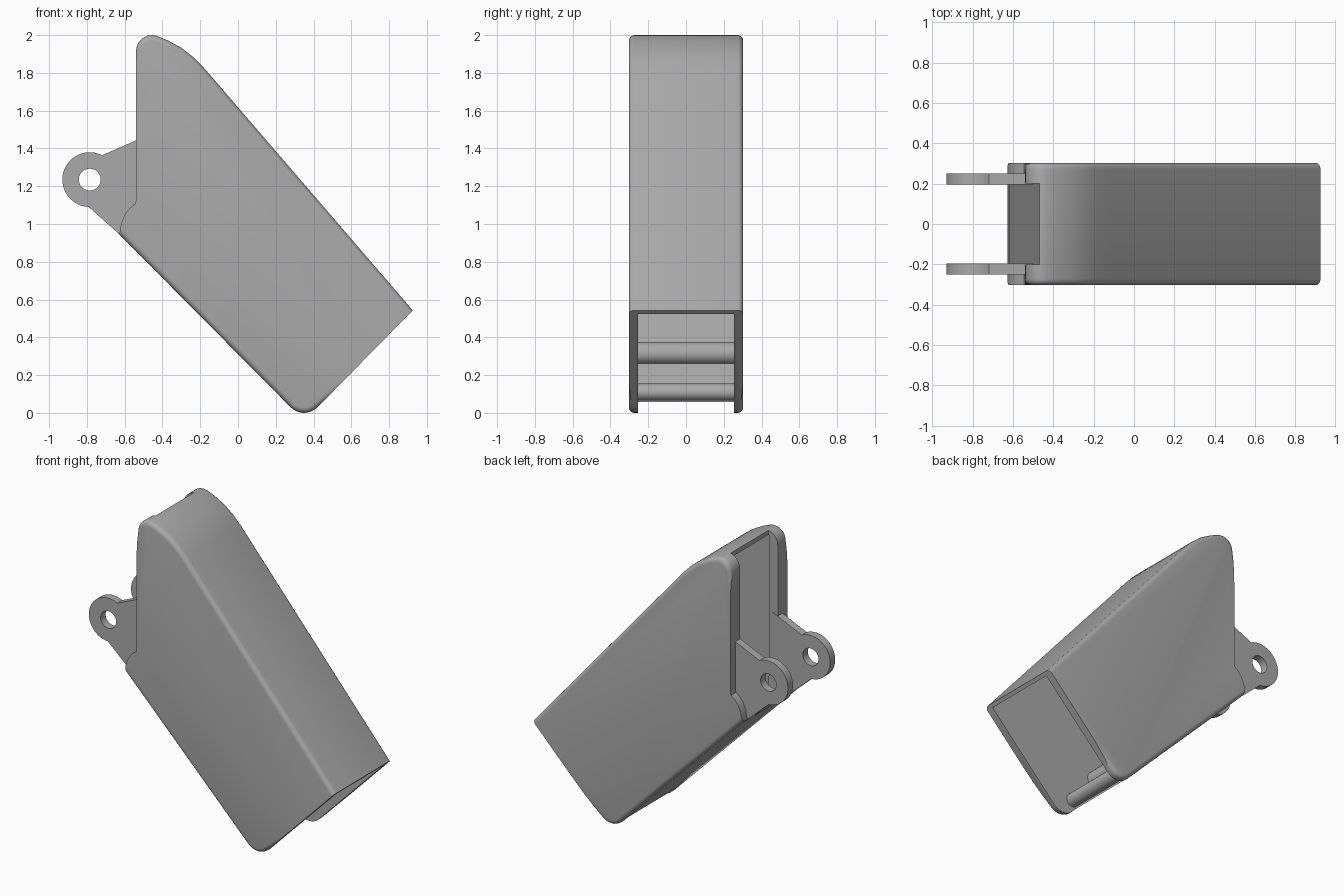
import bpy, bmesh, math

if "Cube" in bpy.data.objects:
    bpy.data.objects.remove(bpy.data.objects["Cube"])

grey = bpy.data.materials.new("plain_grey")
grey.diffuse_color = (0.40, 0.40, 0.40, 1)
grey.use_nodes = True
grey.node_tree.nodes["Principled BSDF"].inputs["Base Color"].default_value = grey.diffuse_color


def arc(cx, cz, r, a0, a1, n):
    return [(cx + r * math.cos(math.radians(a0 + (a1 - a0) * i / n)),
             cz + r * math.sin(math.radians(a0 + (a1 - a0) * i / n))) for i in range(n + 1)]


def prism(name, pts, y0, y1, round_rule=None, radius=0.03):
    """Extrude an x-z outline along y; round the rim edges picked by the rule."""
    bm = bmesh.new()
    a = [bm.verts.new((x, y0, z)) for x, z in pts]
    b = [bm.verts.new((x, y1, z)) for x, z in pts]
    n = len(pts)
    bm.faces.new(a)
    bm.faces.new(b[::-1])
    for i in range(n):
        j = (i + 1) % n
        bm.faces.new((a[j], a[i], b[i], b[j]))
    bmesh.ops.recalc_face_normals(bm, faces=bm.faces)
    if round_rule:
        edges = [bm.edges.get((ring[i], ring[(i + 1) % n]))
                 for ring in (a, b) for i in range(n) if round_rule(i)]
        bmesh.ops.bevel(bm, geom=edges, offset=radius, segments=4, profile=0.5,
                        affect='EDGES', clamp_overlap=True)
    me = bpy.data.meshes.new(name)
    bm.to_mesh(me)
    bm.free()
    ob = bpy.data.objects.new(name, me)
    me.materials.append(grey)
    bpy.context.collection.objects.link(ob)
    return ob


def activate(ob):
    bpy.ops.object.select_all(action='DESELECT')
    ob.select_set(True)
    bpy.context.view_layer.objects.active = ob


def cut(ob, cutter):
    activate(ob)
    m = ob.modifiers.new("cut", 'BOOLEAN')
    m.operation, m.solver, m.object = 'DIFFERENCE', 'EXACT', cutter
    bpy.ops.object.modifier_apply(modifier=m.name)
    bpy.data.objects.remove(cutter)


def smooth(ob):
    activate(ob)
    bpy.ops.object.shade_smooth_by_angle(angle=math.radians(30))


# Housing outline: curved top, sloping back, open end, rounded foot, underside, mouth
top = arc(-0.455, 1.915, 0.085, 180, 75, 7)
top += [(-0.37, 1.971), (-0.30, 1.933), (-0.235, 1.882), (-0.18, 1.826), (-0.12, 1.757)]
end = [(0.925, 0.543)]
foot = arc(0.35, 0.10, 0.10, -45, -135, 8)
mouth = [(-0.628, 0.945), (-0.618, 1.005), (-0.60, 1.05), (-0.57, 1.088), (-0.545, 1.105), (-0.54, 1.125)]
outline = top + end + foot + mouth
last_top = len(top)
first_foot = last_top + 1
last_foot = first_foot + len(foot)
housing = prism("housing", outline, -0.303, 0.303,
                lambda i: i < last_top or first_foot <= i < last_foot)

# Hollow inside, then the narrower mouth, leaving thick flanges beside it
cavity = [(-0.475, 1.968), (-0.43, 1.965), (-0.38, 1.945), (-0.315, 1.91), (-0.25, 1.86),
          (-0.195, 1.805), (-0.139, 1.741), (1.091, 0.311), (1.1, -0.2), (0.25, -0.2),
          (0.25, 0.13), (-0.475, 0.855)]
cut(housing, prism("cavity_cutter", cavity, -0.253, 0.253))
opening = [(-1.0, 2.2), (-0.47, 2.2), (-0.47, 0.85), (-1.0, 1.38)]
cut(housing, prism("mouth_cutter", opening, -0.2, 0.2))
smooth(housing)

# Pair of hinge lugs with pin holes
lug = arc(-0.785, 1.235, 0.145, 63, 268, 28)
lug += [(-0.628, 0.945), (-0.50, 0.90), (-0.50, 1.46)]
for side, y0, y1 in (("front", -0.25, -0.197), ("back", 0.197, 0.25)):
    ob = prism(side + "_hinge_lug", lug, y0, y1)
    cut(ob, prism("hole_cutter", arc(-0.785, 1.235, 0.058, 0, 345, 23), y0 - 0.1, y1 + 0.1))
    smooth(ob)

# Cross bars between the side walls near the foot
for name, x, z, r in (("end_bar", 0.275, 0.11, 0.045), ("inner_bar", 0.095, 0.315, 0.06)):
    smooth(prism(name, arc(x, z, r, 0, 345, 23), -0.26, 0.26))
